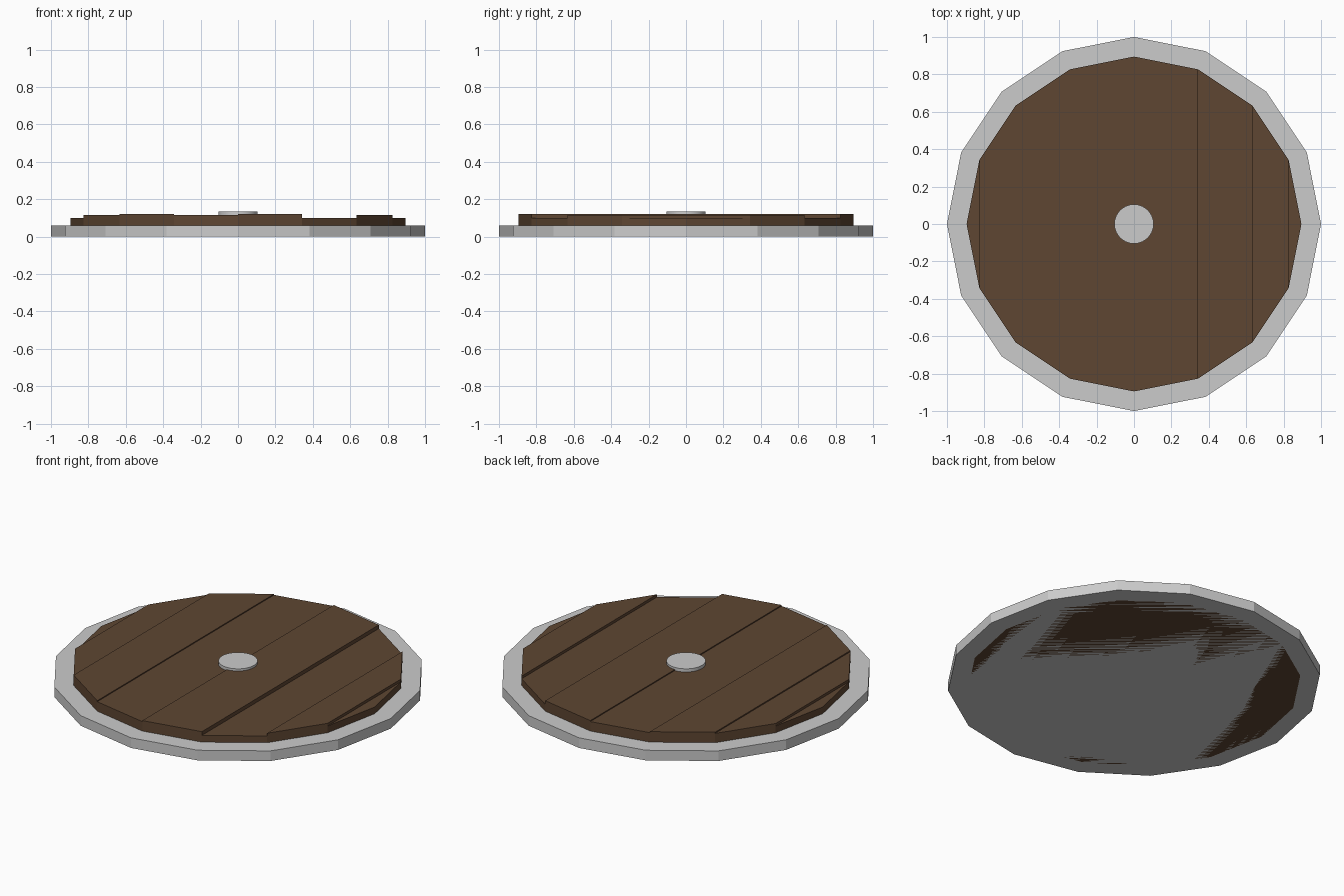
import bpy, bmesh
from math import cos, sin, pi

if "Cube" in bpy.data.objects:
    bpy.data.objects.remove(bpy.data.objects["Cube"])

wood = bpy.data.materials.new("dark_wood")
wood.diffuse_color = (0.112, 0.061, 0.032, 1)
wood.use_nodes = True
wood.node_tree.nodes["Principled BSDF"].inputs["Base Color"].default_value = wood.diffuse_color


def prism(name, outline, z0, z1, mat=None):
    """Extrude a flat outline straight up from z0 to z1."""
    bm = bmesh.new()
    face = bm.faces.new([bm.verts.new((x, y, z0)) for x, y in outline])
    top = bmesh.ops.extrude_face_region(bm, geom=[face], use_keep_orig=True)
    verts = [g for g in top["geom"] if isinstance(g, bmesh.types.BMVert)]
    bmesh.ops.translate(bm, verts=verts, vec=(0, 0, z1 - z0))
    bmesh.ops.recalc_face_normals(bm, faces=bm.faces)
    mesh = bpy.data.meshes.new(name)
    bm.to_mesh(mesh)
    bm.free()
    obj = bpy.data.objects.new(name, mesh)
    bpy.context.collection.objects.link(obj)
    if mat:
        mesh.materials.append(mat)
    return obj


def ring(radius, sides):
    return [(radius * cos(2 * pi * i / sides), radius * sin(2 * pi * i / sides))
            for i in range(sides)]


# Sixteen-sided metal backing whose edge shows as the rim
prism("metal_rim", ring(1.0, 16), 0, 0.06)

# Planks running front to back, split at the corners of the wooden disc
heights = [0.10, 0.115, 0.122, 0.116, 0.122, 0.10, 0.116, 0.10]
for i, h in enumerate(heights):
    a, b = pi - i * pi / 8, pi - (i + 1) * pi / 8
    xa, ya, xb, yb = [0.895 * f(t) for t in (a, b) for f in (cos, sin)]
    outline = [(xa, -ya), (xb, -yb), (xb, yb), (xa, ya)]
    if i == 0:
        outline.pop(0)
    if i == 7:
        outline.pop(1)
    prism(f"plank_{i + 1}", outline, 0, h, wood)

# Round metal boss in the middle
boss = prism("centre_boss", ring(0.105, 32), 0.06, 0.135)
bpy.context.view_layer.objects.active = boss
boss.select_set(True)
bpy.ops.object.shade_smooth_by_angle()
